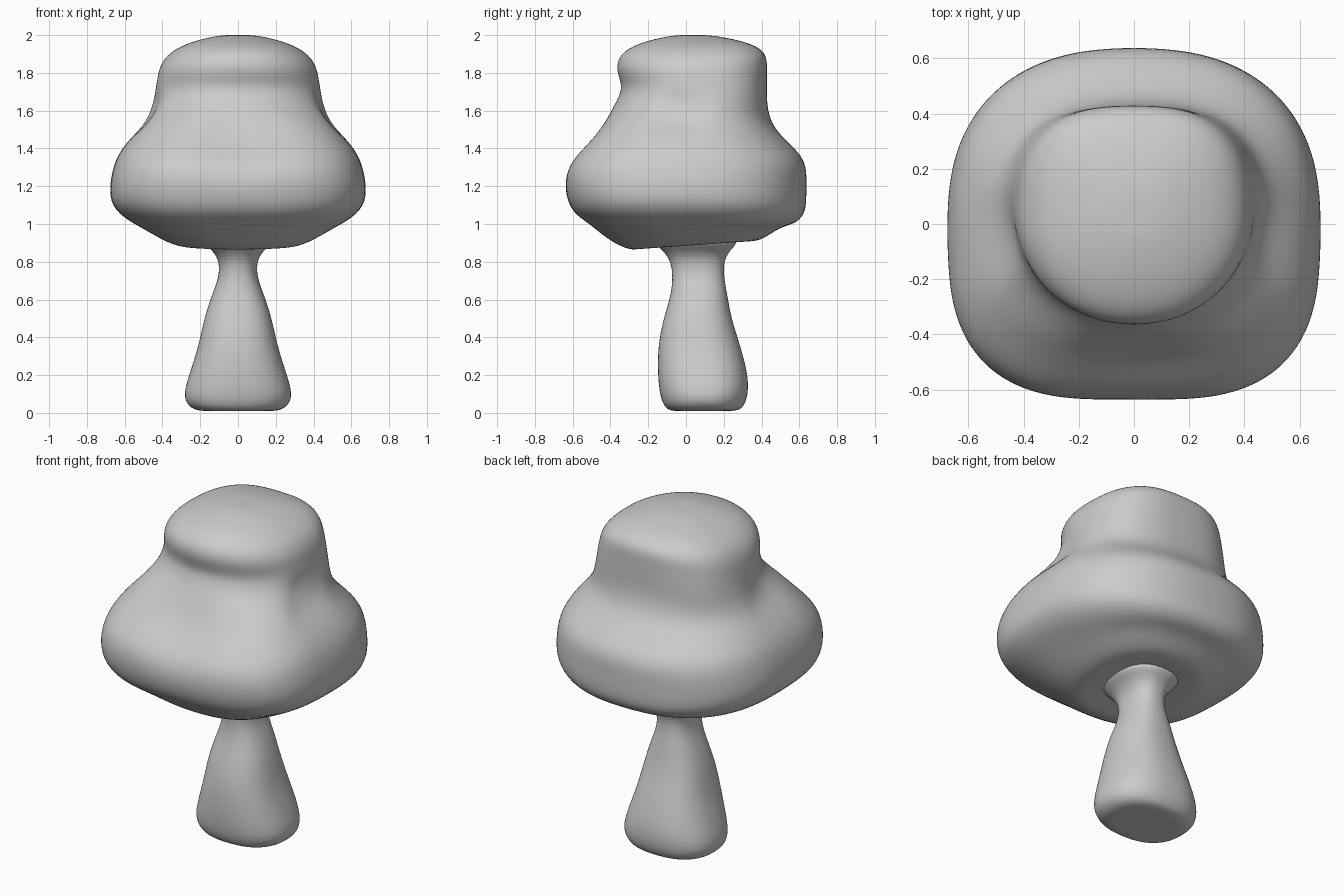
import bpy
import bmesh
from math import cos, sin, tau, exp, copysign
from mathutils import Vector

SEGMENTS = 36

default_cube = bpy.data.objects.get("Cube")
if default_cube:
    bpy.data.objects.remove(default_cube, do_unlink=True)

# One plain grey for the whole mushroom
grey = bpy.data.materials.new("plain grey")
grey.use_nodes = True
colour = (0.6, 0.6, 0.6, 1)
grey.diffuse_color = colour
grey.node_tree.nodes["Principled BSDF"].inputs["Base Color"].default_value = colour


def superellipse(angle, exponent):
    """Point on a unit superellipse."""
    c, s = cos(angle), sin(angle)
    power = 2 / exponent
    return copysign(abs(c) ** power, c), copysign(abs(s) ** power, s)


def ring_point(row, angle):
    """Point on a cross-section whose front and back reach differ."""
    z, half_width, front, back, front_exp, back_exp, tilt = row
    exponent = back_exp if sin(angle) > 0 else front_exp
    x, y = superellipse(angle, exponent)
    middle = (front + back) / 2
    y = middle + y * (back - front) / 2
    return Vector((x * half_width, y, z + tilt * y))


def loft(name, rows, sculpt=None):
    """Skin a stack of cross-sections, close both ends and smooth it."""
    bm = bmesh.new()
    rings = []
    for row in rows:
        rings.append([bm.verts.new(ring_point(row, tau * i / SEGMENTS))
                      for i in range(SEGMENTS)])
    for lower, upper in zip(rings, rings[1:]):
        for i in range(SEGMENTS):
            j = (i + 1) % SEGMENTS
            bm.faces.new((lower[i], lower[j], upper[j], upper[i]))
    for ring in (rings[0], rings[-1]):
        centre = sum((v.co for v in ring), Vector()) / SEGMENTS
        pole = bm.verts.new(centre)
        for i in range(SEGMENTS):
            bm.faces.new((ring[i], ring[(i + 1) % SEGMENTS], pole))
    if sculpt:
        for vert in bm.verts:
            sculpt(vert.co)
    bmesh.ops.recalc_face_normals(bm, faces=bm.faces)
    for face in bm.faces:
        face.smooth = True
    mesh = bpy.data.meshes.new(name)
    bm.to_mesh(mesh)
    bm.free()
    mesh.materials.append(grey)
    obj = bpy.data.objects.new(name, mesh)
    bpy.context.collection.objects.link(obj)
    smooth = obj.modifiers.new("smooth", "SUBSURF")
    smooth.levels = smooth.render_levels = 2
    return obj


def falloff(distance, radius):
    return exp(-(distance / radius) ** 2)


def sculpt_cap(co):
    """Hollow the brow between its front lobes and pinch the side creases."""
    if co.y < 0:
        co.y += 0.05 * falloff(co.x, 0.2) * falloff(co.z - 1.4, 0.12)
    for side in (-1, 1):
        crease = Vector((side * 0.48, -0.06, 1.57))
        co.x -= side * 0.06 * falloff((co - crease).length, 0.09)


# Cap profile: height, half width, front, back
cap_profile = [
    (0.89, 0.1, -0.1, 0.2), (0.9, 0.16, -0.16, 0.25),
    (0.88, 0.27, -0.26, 0.34), (0.89, 0.35, -0.32, 0.41),
    (0.95, 0.46, -0.42, 0.5), (1, 0.55, -0.51, 0.58),
    (1.05, 0.63, -0.59, 0.63), (1.12, 0.68, -0.63, 0.64),
    (1.22, 0.68, -0.65, 0.64), (1.31, 0.66, -0.64, 0.64),
    (1.38, 0.63, -0.59, 0.6), (1.46, 0.57, -0.51, 0.51),
    (1.54, 0.5, -0.44, 0.45), (1.63, 0.46, -0.38, 0.43),
    (1.71, 0.44, -0.34, 0.43), (1.76, 0.43, -0.35, 0.43),
    (1.82, 0.42, -0.37, 0.43), (1.88, 0.39, -0.36, 0.43),
    (1.93, 0.33, -0.31, 0.4), (1.97, 0.23, -0.21, 0.3),
    (2, 0.1, -0.07, 0.14),
]


def cap_row(row):
    """Brim is boxy in front, crown is boxy behind, underside tips forward."""
    z = row[0]
    crown = z > 1.6
    under = z < 1
    return row + (2.1 if crown else 2.4 if under else 3,
                  2.7 if crown else 2.4,
                  0.07 if under else 0)


loft("mushroom_cap", [cap_row(row) for row in cap_profile], sculpt_cap)

# Stem profile: height, half width, front, back
stem_profile = [
    (0.01, 0.14, -0.03, 0.2), (0.01, 0.22, -0.09, 0.28),
    (0.04, 0.27, -0.12, 0.31), (0.1, 0.29, -0.14, 0.33),
    (0.2, 0.26, -0.15, 0.33), (0.35, 0.21, -0.15, 0.29),
    (0.5, 0.18, -0.12, 0.24), (0.62, 0.14, -0.08, 0.22),
    (0.72, 0.1, -0.07, 0.2), (0.8, 0.1, -0.08, 0.2),
    (0.86, 0.13, -0.12, 0.23), (0.92, 0.22, -0.2, 0.3),
]
loft("mushroom_stem", [row + (2.4, 2.4, 0) for row in stem_profile])
